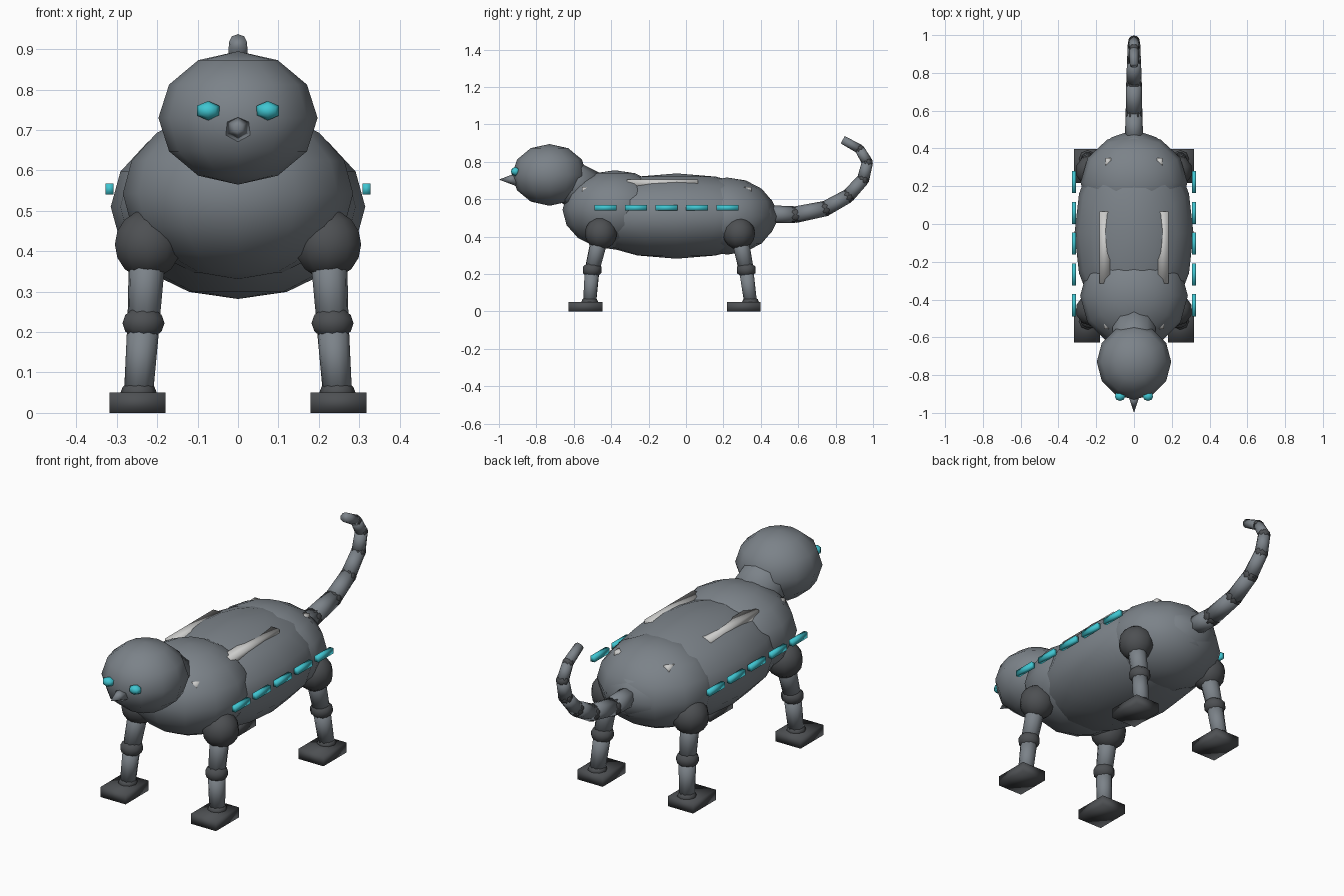
import bpy, bmesh, math
from mathutils import Vector, Matrix

if "Cube" in bpy.data.objects:
    bpy.data.objects.remove(bpy.data.objects["Cube"])


def material(name, rgb):
    m = bpy.data.materials.new(name)
    m.diffuse_color = (*rgb, 1)
    m.use_nodes = True
    m.node_tree.nodes["Principled BSDF"].inputs["Base Color"].default_value = m.diffuse_color
    return m


GREY = material("shell_grey", (0.2, 0.225, 0.25))
DARK = material("joint_dark_grey", (0.075, 0.08, 0.086))
PALE = material("pale_metal", (0.6, 0.6, 0.59))
CYAN = material("glow_cyan", (0.05, 0.56, 0.64))


def finish(bm, name, mat):
    bmesh.ops.recalc_face_normals(bm, faces=bm.faces)
    for f in bm.faces:
        f.smooth = True
    me = bpy.data.meshes.new(name)
    bm.to_mesh(me)
    bm.free()
    me.materials.append(mat)
    ob = bpy.data.objects.new(name, me)
    bpy.context.collection.objects.link(ob)
    return ob


def ball(name, loc, radii, mat, seg=12, rings=6, turn=None):
    """Ellipsoid; turn rotates the unit sphere before scaling."""
    bm = bmesh.new()
    bmesh.ops.create_uvsphere(bm, u_segments=seg, v_segments=rings, radius=1)
    m = Matrix.Translation(loc) @ Matrix.Diagonal((*radii, 1))
    bm.transform(m @ turn if turn else m)
    return finish(bm, name, mat)


def box(name, loc, size, mat, rot=None):
    bm = bmesh.new()
    bmesh.ops.create_cube(bm, size=1)
    m = Matrix.Translation(loc)
    if rot:
        m = m @ rot
    bm.transform(m @ Matrix.Diagonal((*size, 1)))
    return finish(bm, name, mat)


def rod(name, a, b, r1, r2, mat, seg=8):
    """Tapered cylinder from a to b."""
    a, b = Vector(a), Vector(b)
    d = b - a
    bm = bmesh.new()
    bmesh.ops.create_cone(bm, cap_ends=True, segments=seg, radius1=r1,
                          radius2=r2, depth=d.length)
    q = Vector((0, 0, 1)).rotation_difference(d).to_matrix().to_4x4()
    bm.transform(Matrix.Translation((a + b) / 2) @ q)
    return finish(bm, name, mat)


POLE_X = Matrix.Rotation(math.pi / 2, 4, 'Y') @ Matrix.Rotation(math.pi / 8, 4, 'Z')
POLE_Y = Matrix.Rotation(math.pi / 2, 4, 'X')

# Body shells
ball("torso", (0, -0.05, 0.51), (0.315, 0.55, 0.228), GREY, 16, 8)
ball("chest", (0, -0.38, 0.543), (0.285, 0.28, 0.212), GREY, 12, 8)
ball("hips", (0, 0.22, 0.51), (0.283, 0.262, 0.206), GREY, 12, 8)

# Neck, head and nose
rod("neck", (0, -0.50, 0.62), (0, -0.72, 0.75), 0.125, 0.11, GREY, 10)
ball("head", (0, -0.73, 0.73), (0.197, 0.2, 0.165), GREY, 12, 6)
rod("nose", (0, -0.90, 0.705), (0, -1.0, 0.705), 0.038, 0, GREY, 6)

for s, side in ((-1, "left"), (1, "right")):
    # Eyes
    ball(f"eye_{side}", (s * 0.074, -0.912, 0.748), (0.032, 0.025, 0.024),
         CYAN, 6, 4, POLE_Y)

    # Pale back rails and the buried plate corners that peek out
    box(f"back_rail_{side}", (s * 0.155, -0.125, 0.685), (0.054, 0.38, 0.04), PALE)
    box(f"shoulder_plate_{side}", (s * 0.142, -0.53, 0.645),
        (0.035, 0.05, 0.04), PALE)
    box(f"hip_plate_{side}", (s * 0.137, 0.325, 0.645), (0.03, 0.05, 0.04), PALE)

    # Row of side lights
    for i in range(5):
        box(f"side_light_{side}_{i}", (s * 0.318, -0.43 + 0.163 * i, 0.554),
            (0.02, 0.117, 0.028), CYAN)

    # Legs: (name, shoulder y, knee y, ankle y, foot y)
    for part, ys, yk, ya, yf in (("front", -0.455, -0.502, -0.515, -0.537),
                                 ("rear", 0.283, 0.322, 0.345, 0.308)):
        n = f"{part}_{side}"
        top = (s * 0.223, ys, 0.417)
        knee = (s * 0.234, yk, 0.222)
        ankle = (s * 0.246, ya, 0.05)
        ball(f"leg_socket_{n}", top, (0.086, 0.086, 0.086), DARK, 10, 8)
        rod(f"upper_leg_{n}", top, knee, 0.047, 0.04, GREY, 10)
        ball(f"knee_{n}", knee, (0.052, 0.054, 0.044), DARK, 8, 6, POLE_X)
        rod(f"lower_leg_{n}", knee, ankle, 0.04, 0.036, GREY, 10)
        ball(f"ankle_{n}", ankle, (0.045, 0.045, 0.03), DARK, 8, 6)
        box(f"foot_{n}", (s * 0.249, yf, 0.025), (0.138, 0.18, 0.05), DARK)

# Curled tail: tapering links with dark joints
path = [(0.44, 0.52), (0.583, 0.517), (0.745, 0.55), (0.866, 0.617),
        (0.947, 0.706), (0.970, 0.797), (0.928, 0.868), (0.838, 0.918)]
for i, ((y0, z0), (y1, z1)) in enumerate(zip(path, path[1:])):
    r = 0.048 - 0.0038 * i
    rod(f"tail_link_{i}", (0, y0, z0), (0, y1, z1), r, r - 0.003, GREY, 8)
    if i:
        ball(f"tail_joint_{i}", (0, y0, z0), (r * 1.04,) * 3, DARK, 8, 6, POLE_X)
